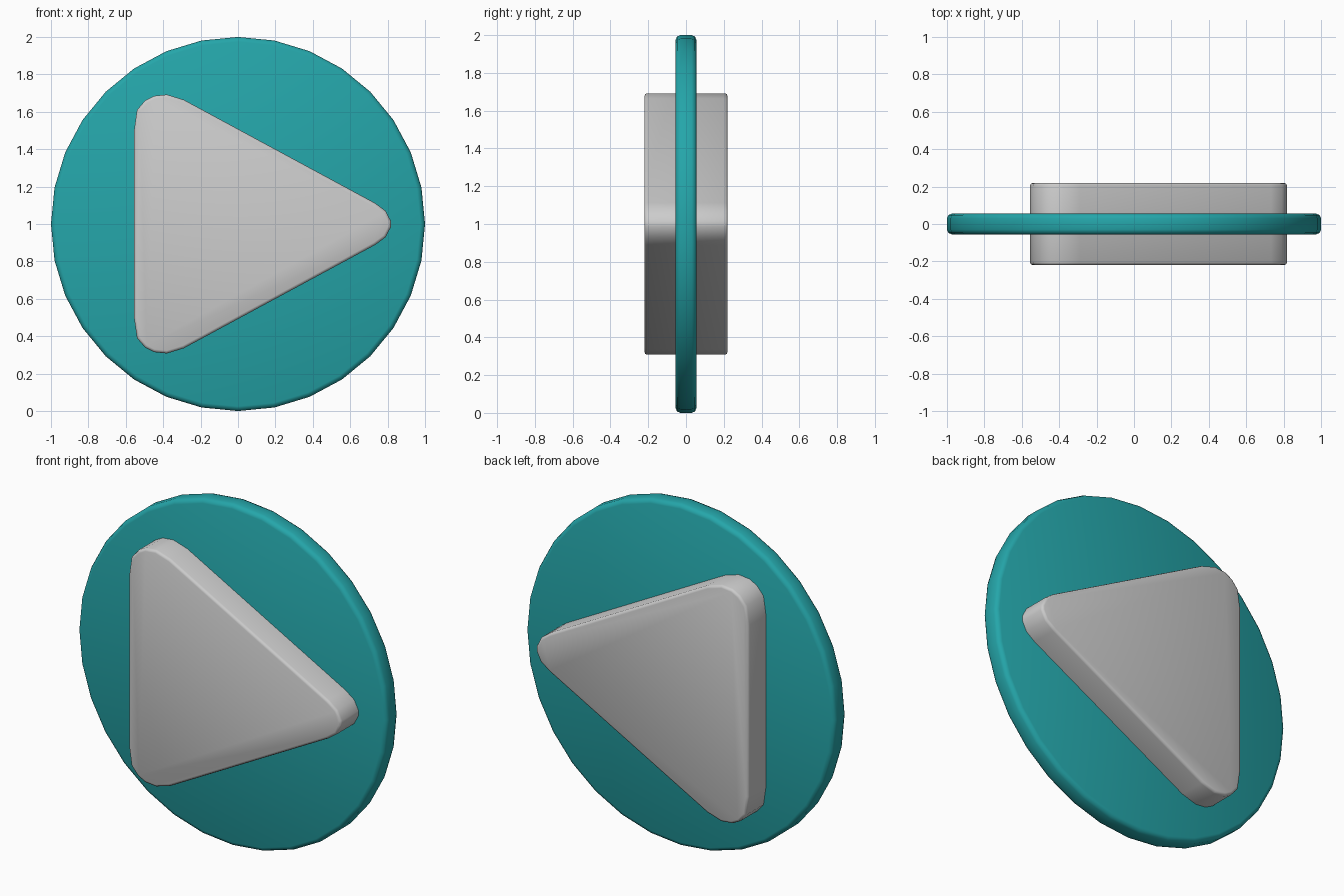
import bpy, bmesh, math

if "Cube" in bpy.data.objects:
    bpy.data.objects.remove(bpy.data.objects["Cube"])


def plate(name, outline, half_depth, bevel, segments, color=None):
    """Extrude an x-z outline along y, soften its rims and shade it smooth."""
    bm = bmesh.new()
    front = bm.faces.new([bm.verts.new((x, -half_depth, z)) for x, z in outline])
    ext = bmesh.ops.extrude_face_region(bm, geom=[front], use_keep_orig=True)
    moved = [g for g in ext["geom"] if isinstance(g, bmesh.types.BMVert)]
    bmesh.ops.translate(bm, verts=moved, vec=(0, 2 * half_depth, 0))
    bmesh.ops.recalc_face_normals(bm, faces=bm.faces[:])
    # bevel only the front and back rims
    rims = [e for e in bm.edges
            if abs(e.verts[0].co.y - e.verts[1].co.y) < 1e-5]
    bmesh.ops.bevel(bm, geom=rims, offset=bevel, segments=segments,
                    profile=0.5, affect='EDGES', clamp_overlap=True)
    for f in bm.faces:
        f.smooth = True
    me = bpy.data.meshes.new(name)
    bm.to_mesh(me)
    bm.free()
    obj = bpy.data.objects.new(name, me)
    bpy.context.collection.objects.link(obj)
    if color:
        mat = bpy.data.materials.new(name + "_color")
        mat.diffuse_color = color
        mat.use_nodes = True
        mat.node_tree.nodes["Principled BSDF"].inputs["Base Color"].default_value = mat.diffuse_color
        me.materials.append(mat)
    return obj


# Round teal disc, 32 sides
circle = [(math.sin(math.tau * i / 32), 1 + math.cos(math.tau * i / 32))
          for i in range(32)]
plate("disc", circle, 0.055, 0.025, 2, (0.018, 0.38, 0.40, 1))

# Rounded triangle passing through the disc, mirrored about its mid height
half = [(-0.556, 0.50), (-0.54, 0.61), (-0.497, 0.66), (-0.449, 0.685),
        (-0.38, 0.692), (-0.289, 0.664), (0.733, 0.112), (0.79, 0.07),
        (0.818, 0.015)]
triangle = [(x, 1 + z) for x, z in half] + [(x, 1 - z) for x, z in reversed(half)]
plate("triangle", triangle, 0.22, 0.015, 2)
